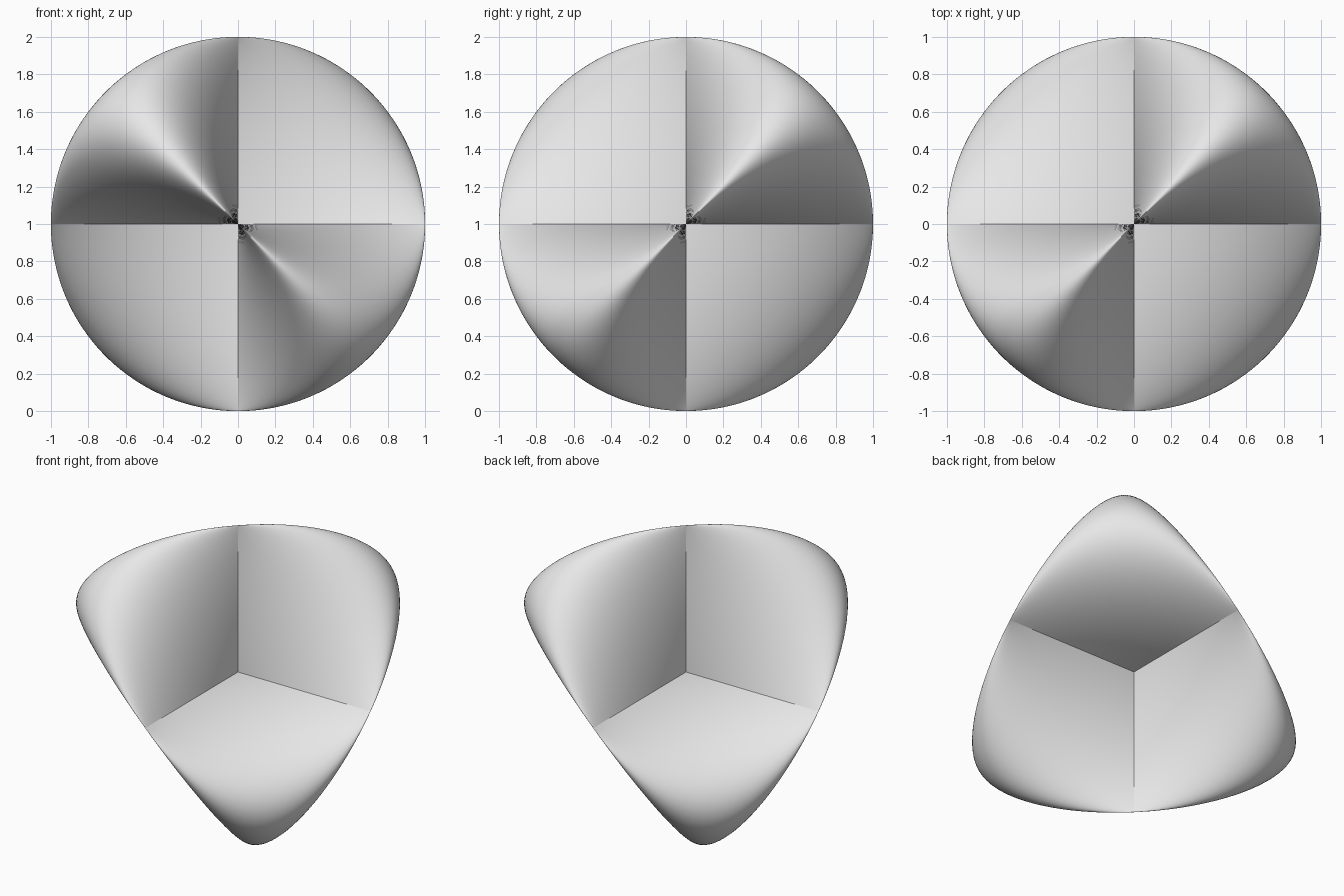
import bpy
import bmesh
from math import pi
from mathutils import Matrix, Vector

cube = bpy.data.objects.get("Cube")
if cube:
    bpy.data.objects.remove(cube, do_unlink=True)

STEPS = 80  # divisions along each side of the patch
CENTRE = Vector((0, 0, 1))

# Single plain grey for the whole surface
grey = bpy.data.materials.new("light_grey")
grey.use_nodes = True
colour = (0.8, 0.8, 0.8, 1)
grey.diffuse_color = colour
grey.node_tree.nodes["Principled BSDF"].inputs["Base Color"].default_value = colour


def lobe_point(i, j):
    """Send a point of a sphere octant to the pairwise products of its coordinates."""
    a, b, c = Vector((i, j, STEPS - i - j)).normalized()
    return Vector((b * c, c * a, a * b)) * 2


def make_lobe(name, turn):
    bm = bmesh.new()
    grid = {(i, j): bm.verts.new(turn @ lobe_point(i, j) + CENTRE)
            for i in range(STEPS + 1) for j in range(STEPS + 1 - i)}
    for i in range(STEPS):
        for j in range(STEPS - i):
            bm.faces.new((grid[i, j], grid[i + 1, j], grid[i, j + 1]))
            if i + j < STEPS - 1:
                bm.faces.new((grid[i + 1, j], grid[i + 1, j + 1], grid[i, j + 1]))
    for face in bm.faces:
        face.smooth = True
    mesh = bpy.data.meshes.new(name)
    bm.to_mesh(mesh)
    bm.free()
    mesh.materials.append(grey)
    obj = bpy.data.objects.new(name, mesh)
    bpy.context.collection.objects.link(obj)


# Four identical lobes: one upright, the others half-turned about each axis
make_lobe("upper_back_left_lobe", Matrix.Identity(3))
make_lobe("lower_front_left_lobe", Matrix.Rotation(pi, 3, "X"))
make_lobe("lower_back_right_lobe", Matrix.Rotation(pi, 3, "Y"))
make_lobe("upper_front_right_lobe", Matrix.Rotation(pi, 3, "Z"))
